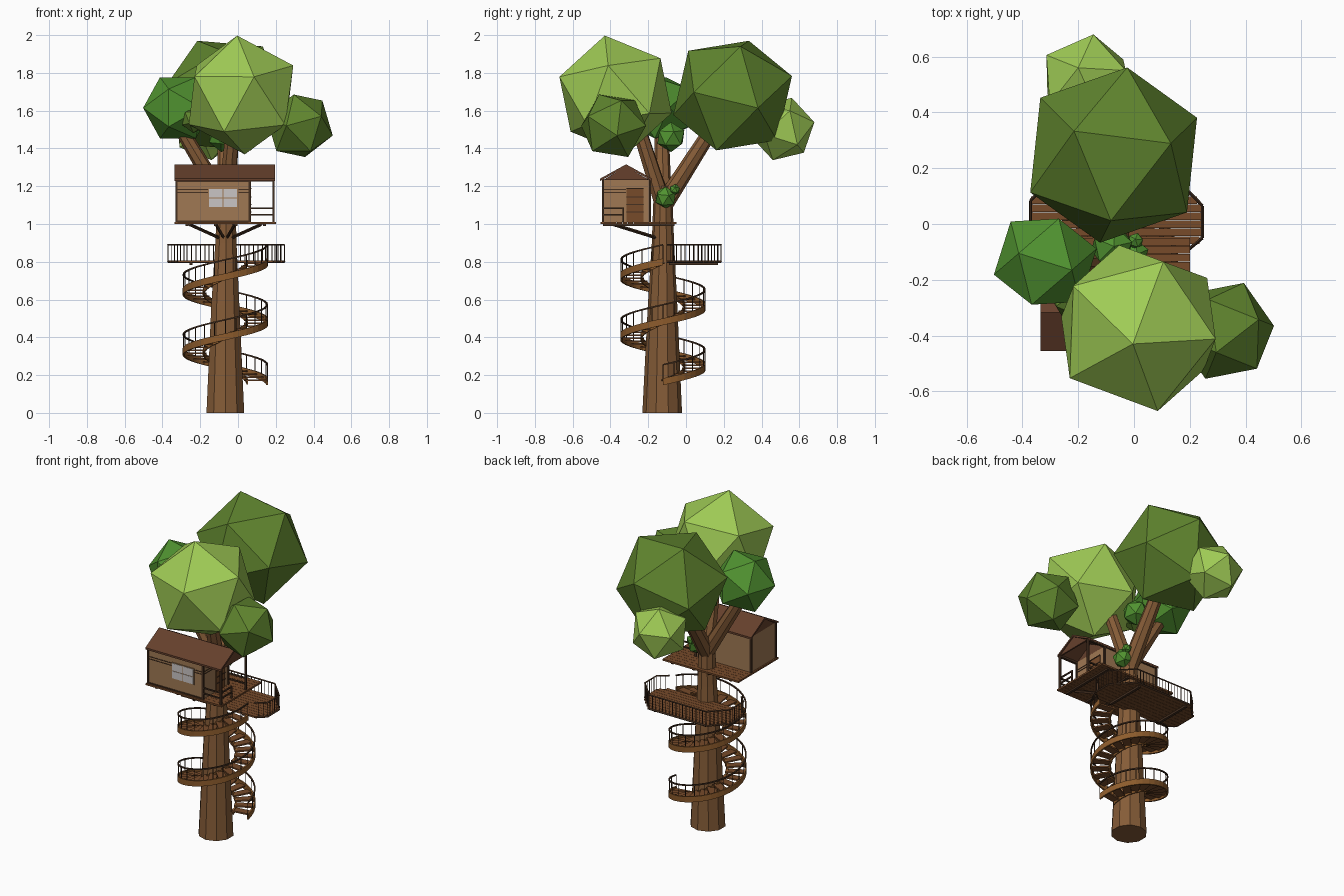
import bpy, bmesh, math
from mathutils import Vector, Matrix

if "Cube" in bpy.data.objects:
    bpy.data.objects.remove(bpy.data.objects["Cube"])

def mat(name, r, g, b):
    m = bpy.data.materials.new(name)
    m.diffuse_color = [(c / 255) ** 2.2 for c in (r, g, b)] + [1]
    m.use_nodes = True
    m.node_tree.nodes["Principled BSDF"].inputs["Base Color"].default_value = m.diffuse_color
    return m

BARK = mat("bark", 132, 92, 58)
WALL = mat("wall_wood", 158, 120, 84)
PLANK = mat("plank", 118, 76, 46)
STAIR = mat("stair_wood", 140, 92, 48)
DARK = mat("dark_wood", 72, 52, 38)
ROOF = mat("roof", 102, 66, 48)
GLASS = mat("pane", 200, 195, 195)
LIGHT = mat("leaf_light", 158, 202, 86)
OLIVE = mat("leaf_olive", 96, 132, 50)
GREEN = mat("leaf_green", 82, 146, 52)

def finish(name, bm, m):
    bmesh.ops.recalc_face_normals(bm, faces=bm.faces)
    me = bpy.data.meshes.new(name)
    bm.to_mesh(me)
    bm.free()
    me.materials.append(m)
    ob = bpy.data.objects.new(name, me)
    bpy.context.collection.objects.link(ob)

def boxes(name, m, items):
    """items: (x0, x1, y0, y1, z0, z1[, matrix])"""
    bm = bmesh.new()
    for x0, x1, y0, y1, z0, z1, *M in items:
        T = Matrix.Translation(((x0 + x1) / 2, (y0 + y1) / 2, (z0 + z1) / 2))
        S = Matrix.Diagonal((x1 - x0, y1 - y0, z1 - z0, 1))
        bmesh.ops.create_cube(bm, size=1, matrix=(M[0] if M else Matrix()) @ T @ S)
    finish(name, bm, m)

def rods(name, m, items, sides=4):
    """items: (start, end, start radius, end radius)"""
    bm = bmesh.new()
    for p, q, r0, r1 in items:
        p, q = Vector(p), Vector(q)
        R = (q - p).to_track_quat('Z', 'Y').to_matrix().to_4x4()
        bmesh.ops.create_cone(bm, cap_ends=True, segments=sides, radius1=r0, radius2=r1,
                              depth=(q - p).length, matrix=Matrix.Translation((p + q) / 2) @ R)
    finish(name, bm, m)

def sweep(name, m, rings):
    """Join rings of points into one closed tube"""
    bm = bmesh.new()
    vs = [[bm.verts.new(p) for p in ring] for ring in rings]
    n = len(vs[0])
    for a, b in zip(vs, vs[1:]):
        for i in range(n):
            bm.faces.new((a[i], a[(i + 1) % n], b[(i + 1) % n], b[i]))
    bm.faces.new(vs[0])
    bm.faces.new(vs[-1])
    finish(name, bm, m)

def foliage(name, m, centre, r, v0, v1):
    """Icosahedron turned so that one corner lies along v0 and its neighbour along v1"""
    Z = Vector(v0).normalized()
    X = Vector(v1)
    X = (X - Z * X.dot(Z)).normalized()
    R = Matrix((X, Z.cross(X), Z)).transposed().to_4x4()
    bm = bmesh.new()
    bmesh.ops.create_icosphere(bm, subdivisions=1, radius=r, matrix=Matrix.Translation(centre) @ R)
    finish(name, bm, m)

# Trunk and three boughs
CX, CY = -.067, -.122
sweep("trunk", BARK, [[(CX + ox + r * math.cos(a), CY + oy + r * math.sin(a), z)
      for a in [math.tau * (i + .5) / 10 for i in range(10)]]
      for z, r, ox, oy in ((0, .105, 0, -.004), (.57, .078, 0, -.002), (.9, .059, .003, 0),
                           (1.1, .052, .005, 0), (1.2, .045, .005, 0))])
fork = (-.062, -.12, 1.1)
rods("boughs", BARK, [(fork, (-.02, -.28, 1.6), .046, .036), (fork, (-.07, .2, 1.6), .05, .036),
                      (fork, (-.33, -.13, 1.55), .046, .036)], 8)

# Foliage
foliage("foliage_front", LIGHT, (.016, -.373, 1.683), .32, (-.02, -.057, .315), (.277, -.039, .155))
foliage("foliage_rear", OLIVE, (-.073, .247, 1.68), .334, (-.142, .086, .29), (.048, .312, .103))
foliage("foliage_left", GREEN, (-.318, -.135, 1.615), .19, (-.186, -.047, 0), (-.124, .143, 0))
foliage("foliage_right", OLIVE, (.325, -.383, 1.52), .185, (.069, .172, 0), (.173, .025, -.05))
foliage("foliage_back", LIGHT, (-.17, .51, 1.503), .175, (-.03, .05, .165), (.025, .165, .03))
foliage("foliage_inner", GREEN, (-.08, -.08, 1.46), .08, (.1, 0, 1), (1, .2, .4))
foliage("foliage_small", OLIVE, (-.23, -.27, 1.55), .07, (.1, .2, 1), (1, 0, .4))
foliage("tuft_large", GREEN, (-.005, -.108, 1.14), .06, (.3, 0, 1), (1, .3, .2))
foliage("tuft_small", GREEN, (.005, -.06, 1.182), .03, (0, .2, 1), (1, .1, .4))

# Spiral stair: two turns, rising anticlockwise from the right
R_OUT, TURNS, Z0, Z1 = .226, 2, .165, .8
def helix(t, r, dz=0):
    a = math.tau * TURNS * t
    return (CX + r * math.cos(a), CY + r * math.sin(a), Z0 + (Z1 - Z0) * t + dz)
N = 72
def band(r0, r1, lo, hi):
    return [[helix(i / N, r, dz) for r, dz in ((r0, lo), (r1, lo), (r1, hi), (r0, hi))]
            for i in range(N + 1)]
sweep("stair_stringer", STAIR, band(R_OUT - .01, R_OUT, -.018, .018))
sweep("stair_inner_stringer", STAIR, band(.112, .12, -.016, .01))
sweep("stair_handrail", DARK, band(R_OUT - .008, R_OUT, .086, .094))
treads = []
for i in range(40):
    x, y, z = helix((i + .5) / 40, 0)
    M = Matrix.Translation((x, y, z)) @ Matrix.Rotation(math.tau * TURNS * (i + .5) / 40, 4, 'Z')
    treads.append((.105, R_OUT - .006, -.024, .024, -.004, .005, M))
boxes("stair_treads", PLANK, treads)
rods("stair_balusters", DARK, [(helix(i / 48, R_OUT - .004), helix(i / 48, R_OUT - .004, .09), .0025, .0025)
                               for i in range(49)])

# Landing behind the trunk: planks clipped to a chamfered outline
def landing_span(y):
    over, under = max(0, y - .065), max(0, -.05 - y)
    return -.37 + max(0, y - .085) + under, .245 - over * .96 - under * 1.2
planks = []
y = -.1
while y < .18:
    a, b = landing_span(y + .013)
    planks.append((a, b, y, y + .027, .795, .806))
    y += .0286
boxes("landing_planks", PLANK, planks)
edge = [(-.32, -.1), (-.37, -.05), (-.37, .085), (-.27, .185), (.13, .185), (.245, .065), (.245, -.05), (.185, -.1)]
rails, posts = [], []
for p, q in zip(edge, edge[1:]):
    p, q = Vector((*p, 0)), Vector((*q, 0))
    for z, r in ((.89, .005), (.8, .006)):
        rails.append((p + Vector((0, 0, z)), q + Vector((0, 0, z)), r, r))
    n = max(2, round((q - p).length / .024))
    for i in range(n):
        c = p.lerp(q, i / n)
        posts.append((c + Vector((0, 0, .8)), c + Vector((0, 0, .89)), .0025, .0025))
rods("landing_rails", DARK, rails)
rods("landing_balusters", DARK, posts)
boxes("landing_joists", DARK, [(x - .008, x + .008, -.09, .17, .783, .795) for x in (-.25, .1)])

# House floor and braces
boxes("house_floor", PLANK, [(-.335, .2, -.452 + i * .0288, -.4245 + i * .0288, 1.0, 1.011) for i in range(14)])
boxes("floor_joists", DARK, [(x - .008, x + .008, -.44, -.06, .99, 1.0) for x in (-.27, -.12, -.01, .14)])
rods("floor_braces", DARK, [((CX + d * .15, -.15, .925), (CX + d, -.385, .998), .009, .009)
                            for d in (-.19, -.05, .05, .19)])

# House walls, trim, window and door
X0, X1, Y0, Y1, ZF, ZT = -.325, .062, -.44, -.19, 1.01, 1.235
boxes("house_walls", WALL, [(X0, X1, Y0, Y0 + .01, ZF, ZT), (X0, X1, Y1 - .01, Y1, ZF, ZT),
                            (X0, X0 + .01, Y0, Y1, ZF, ZT), (X1 - .01, X1, Y0, Y1, ZF, ZT)])
boxes("corner_posts", DARK, [(x - .006, x + .006, y - .006, y + .006, ZF, ZT)
                             for x in (X0, X1, .188) for y in (Y0, Y1)])
boxes("wall_trim", DARK, [(X0, -.158, Y0 - .003, Y0, z, z + .004) for z in (1.165, 1.18)]
      + [(.003, X1, Y0 - .003, Y0, z, z + .004) for z in (1.165, 1.18)]
      + [(X1, X1 + .003, Y0, -.318, z, z + .004) for z in (1.165, 1.18)]
      + [(X0, X1, Y0 - .004, Y0, ZF, ZF + .008), (X0, X1, Y0 - .004, Y0, 1.222, ZT)])
boxes("window_panes", GLASS, [(x, x + .073, Y0 - .006, Y0, z, z + .046)
                              for x in (-.154, -.077) for z in (1.09, 1.14)])
boxes("window_frame", WALL, [(-.158, .002, Y0 - .004, Y0, 1.086, 1.19)])
boxes("door", PLANK, [(X1, X1 + .006, -.316, -.226, ZF, 1.19)])
boxes("door_slats", DARK, [(X1 + .006, X1 + .009, -.316, -.226, z, z + .005) for z in (1.06, 1.1, 1.14, 1.185)])
boxes("porch_rail", DARK, [(X1, .188, y - .004, y + .004, z, z + .008) for y in (Y0, Y1) for z in (1.045, 1.08)]
      + [(.184, .192, Y0, -.33, z, z + .008) for z in (1.045, 1.08)]
      + [(.184, .192, -.336, -.328, ZF, 1.088)])

# Gabled roof over house and porch
def prism(name, m, x0, x1, profile):
    sweep(name, m, [[(x, y, z) for y, z in profile] for x in (x0, x1)])
YM = -.317
prism("roof", ROOF, -.335, .197, [(-.455, 1.228), (YM, 1.303), (-.179, 1.228), (-.179, 1.24), (YM, 1.316), (-.455, 1.24)])
for i, x in enumerate((X0, X1 - .01, .18)):
    prism("gable_%d" % i, ROOF, x, x + .01, [(-.44, 1.232), (-.194, 1.232), (YM, 1.305)])
boxes("eave_beams", DARK, [(X0, .192, y - .006, y + .006, 1.225, 1.237) for y in (Y0, Y1)])
